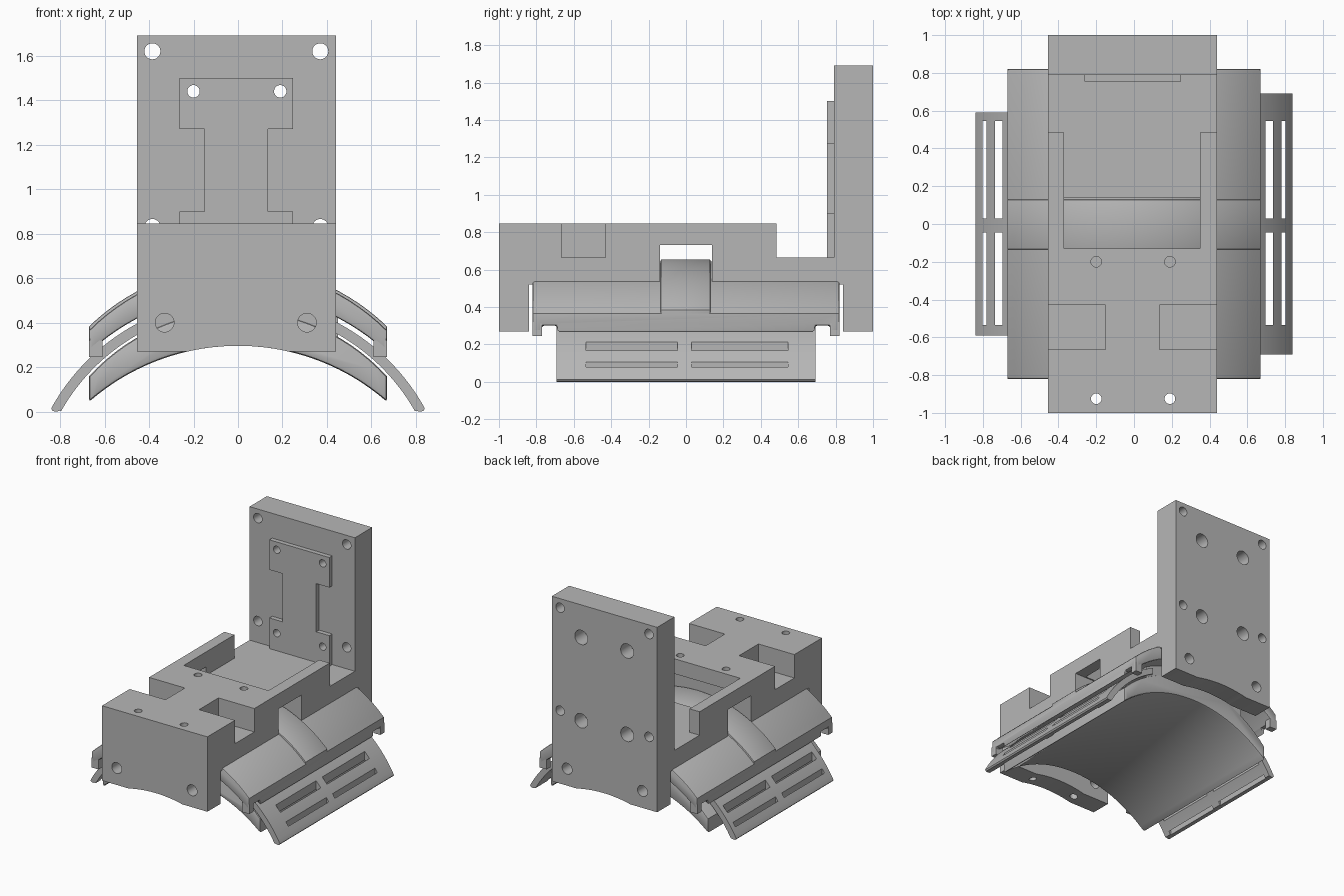
import bpy, math

cube = bpy.data.objects.get("Cube")
if cube:
    bpy.data.objects.remove(cube, do_unlink=True)

grey = bpy.data.materials.new("plain grey")
grey.use_nodes = True
grey.diffuse_color = (0.47, 0.47, 0.47, 1)
grey.node_tree.nodes["Principled BSDF"].inputs["Base Color"].default_value = (0.47, 0.47, 0.47, 1)

XL, XR = -0.455, 0.44          # body sides
XC = (XL + XR) / 2


def prism(name, outline, a, b, axis):
    """Extrude a closed 2D outline between a and b along x (outline y,z) or y (outline x,z)."""
    def place(p, d):
        return (d, p[0], p[1]) if axis == "x" else (p[0], d, p[1])
    n = len(outline)
    verts = [place(p, a) for p in outline] + [place(p, b) for p in outline]
    faces = [list(range(n)), list(range(2 * n - 1, n - 1, -1))]
    faces += [[(i + 1) % n, i, i + n, (i + 1) % n + n] for i in range(n)]
    mesh = bpy.data.meshes.new(name)
    mesh.from_pydata(verts, [], faces)
    mesh.materials.append(grey)
    obj = bpy.data.objects.new(name, mesh)
    bpy.context.collection.objects.link(obj)
    activate(obj)
    bpy.ops.object.mode_set(mode="EDIT")
    bpy.ops.mesh.select_all(action="SELECT")
    bpy.ops.mesh.normals_make_consistent(inside=False)
    bpy.ops.object.mode_set(mode="OBJECT")
    return obj


def activate(obj):
    bpy.ops.object.select_all(action="DESELECT")
    obj.select_set(True)
    bpy.context.view_layer.objects.active = obj


def box(name, x0, x1, y0, y1, z0, z1):
    return prism(name, [(y0, z0), (y1, z0), (y1, z1), (y0, z1)], x0, x1, "x")


def rod(x, y, z, r, depth, axis, sides=32):
    rot = (math.pi / 2, 0, 0) if axis == "y" else (0, 0, 0)
    bpy.ops.mesh.primitive_cylinder_add(vertices=sides, radius=r, depth=depth,
                                        location=(x, y, z), rotation=rot)
    obj = bpy.context.object
    obj.data.materials.append(grey)
    return obj


def arc(r, c, x0, x1, n=28):
    """Points of a circle centred at (0, c), between two x positions."""
    a, b = math.asin(x0 / r), math.asin(x1 / r)
    return [(r * math.sin(t), c + r * math.cos(t))
            for t in (a + (b - a) * i / n for i in range(n + 1))]


def shell(name, outer, inner, x0, x1, y0, y1):
    return prism(name, arc(*outer, x0, x1) + arc(*inner, x0, x1)[::-1], y0, y1, "y")


def cut(obj, cutters):
    for cutter in cutters:
        activate(obj)
        mod = obj.modifiers.new("cut", "BOOLEAN")
        mod.operation, mod.solver, mod.object = "DIFFERENCE", "EXACT", cutter
        bpy.ops.object.modifier_apply(modifier=mod.name)
        bpy.data.objects.remove(cutter, do_unlink=True)


def finish(obj, bevel=0.0):
    activate(obj)
    if bevel:
        mod = obj.modifiers.new("soft edges", "BEVEL")
        mod.width, mod.segments, mod.limit_method = bevel, 2, "ANGLE"
        mod.angle_limit = math.radians(50)
        bpy.ops.object.modifier_apply(modifier=mod.name)
    bpy.ops.object.shade_smooth_by_angle(angle=math.radians(30))


# Main body: side profile with two legs, rails, low rear floor and upright plate
profile = [(-1, 0.27), (-0.84, 0.27), (-0.84, 0.52), (0.84, 0.52), (0.84, 0.27), (1, 0.27),
           (1, 1.69), (0.79, 1.69), (0.79, 0.665), (0.485, 0.665), (0.485, 0.845), (-1, 0.845)]
body = prism("body", profile, XL, XR, "x")
cutters = [
    rod(0, 0, -0.72, 1.016, 3, "y", 128),                        # curved leg bottoms
    box("c", -0.37, 0.35, -0.13, 0.6, 0.665, 1),                 # tray between rails
    box("c", -1, 1, -0.14, 0.14, 0.4, 0.73),                     # strap window
    box("c", -1, -0.15, -0.665, -0.43, 0.665, 1),                # side notches
    box("c", 0.135, 1, -0.665, -0.43, 0.665, 1),
]
for x in (-0.2, 0.19):
    cutters += [rod(x, -0.925, 0.6, 0.028, 1, "z"), rod(x, -0.2, 0.8, 0.028, 0.3, "z")]
    for z in (1.44, 0.80):
        cutters += [rod(x, 0.9, z, 0.028, 0.5, "y"), rod(x, 0.98, z, 0.055, 0.2, "y")]
for x in (-0.385, 0.37):
    cutters += [rod(x, 0.9, z, 0.036, 0.5, "y") for z in (1.62, 0.83)]
for x in (-0.33, 0.31):
    cutters += [rod(x, y, 0.40, 0.042, 0.25, "y") for y in (-0.94, 0.94)]
cut(body, cutters)
finish(body)

# I-shaped mounting plate on the upright
half = [(0.255, 0.665), (0.255, 0.90), (0.143, 0.90), (0.143, 1.27), (0.255, 1.27), (0.255, 1.5)]
outline = [(XC + x, z) for x, z in half] + [(XC - x, z) for x, z in half[::-1]]
bracket = prism("mounting_plate", outline, 0.755, 0.792, "y")
cut(bracket, [rod(x, 0.77, z, 0.028, 0.2, "y") for x in (-0.2, 0.19) for z in (1.44, 0.80)])
finish(bracket)

# Curved upper pad with end notches
pad = shell("upper_pad", (0.944, -0.30), (0.98, -0.45), -0.67, 0.67, -0.82, 0.82)
cut(pad, [box("c", s * 0.62, s * 0.8, y - 0.04, y + 0.04, 0.1, 0.30)
          for s in (-1, 1) for y in (-0.73, 0.73)])
finish(pad, 0.012)

# End hooks that reach below the pad
for side, s in (("left", 1), ("right", -1)):
    for end, y in (("front", -0.795), ("rear", 0.795)):
        xs = sorted((s * 0.61, s * 0.67))
        finish(box(f"{side}_{end}_hook", *xs, y - 0.025, y + 0.025, 0.245, 0.32))

# Strap over the pad, passing through the window
strap = shell("strap", (0.96, -0.305), (0.944, -0.32), -0.67, 0.67, -0.135, 0.13)
finish(strap, 0.006)

# Curved inner shell below the slotted wings
finish(shell("inner_shell", (0.905, -0.45), (1.016, -0.72), -0.67, 0.67, -0.69, 0.69), 0.015)

# Core joining the pad and the inner shell
finish(shell("core", (0.985, -0.45), (0.90, -0.45), -0.45, 0.45, -0.68, 0.68))

# Slotted wings: thin curved strips with rounded lower tips
for side, s, half_len in (("left", 1, 0.692), ("right", -1, 0.59)):
    outer = arc(0.96, -0.45, 0.4, 0.835)
    inner = arc(0.915, -0.45, 0.4, 0.795)
    tip = [(0.84, 0.012), (0.832, 0.002), (0.815, 0), (0.803, 0.004)]
    wing = prism(side + "_wing", [(s * x, z) for x, z in outer + tip + inner[::-1]],
                 -half_len, half_len, "y")
    slots = []
    for x0, x1 in ((0.695, 0.735), (0.782, 0.802)):
        for y0, y1 in ((-0.535, -0.045), (0.03, 0.545)):
            xs = sorted((s * x0, s * x1))
            slots.append(box("c", *xs, y0, y1, -0.2, 0.5))
    cut(wing, slots)
    finish(wing)
